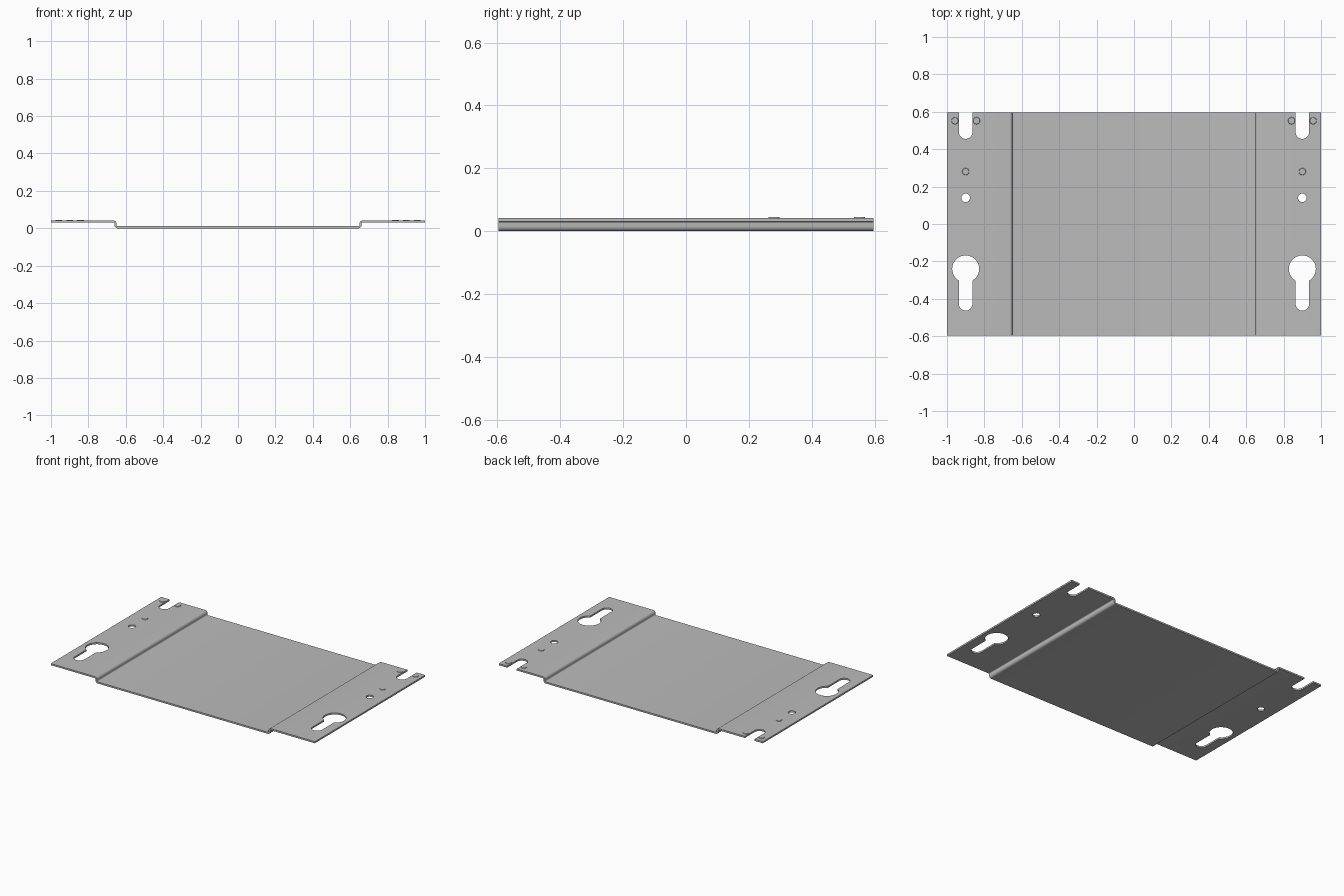
import bpy, bmesh, math

cube = bpy.data.objects.get("Cube")
if cube:
    bpy.data.objects.remove(cube, do_unlink=True)

HALF_DEPTH = 0.597
THICK = 0.011
TOP = 0.0415
BEND_X = 0.655      # middle of the upright step
BEND_R = 0.011      # bend radius on the sheet centreline
HOLE_X = 0.9

steel = bpy.data.materials.new("steel_grey")
steel.use_nodes = True
grey = (0.5, 0.5, 0.5, 1)
steel.diffuse_color = grey
steel.node_tree.nodes["Principled BSDF"].inputs["Base Color"].default_value = grey


def finish(name, bm):
    bmesh.ops.recalc_face_normals(bm, faces=bm.faces)
    mesh = bpy.data.meshes.new(name)
    bm.to_mesh(mesh)
    bm.free()
    mesh.materials.append(steel)
    obj = bpy.data.objects.new(name, mesh)
    bpy.context.collection.objects.link(obj)
    return obj


def prism(name, points, direction):
    """Closed outline pushed along a direction."""
    bm = bmesh.new()
    face = bm.faces.new([bm.verts.new(p) for p in points])
    ext = bmesh.ops.extrude_face_region(bm, geom=[face])
    verts = [g for g in ext["geom"] if isinstance(g, bmesh.types.BMVert)]
    bmesh.ops.translate(bm, verts=verts, vec=direction)
    return finish(name, bm)


def arc(cx, cy, r, start, end, steps):
    return [(cx + r * math.cos(math.radians(start + (end - start) * i / steps)),
             cy + r * math.sin(math.radians(start + (end - start) * i / steps)))
            for i in range(steps + 1)]


def half_side(offset):
    """One surface of the right half of the bent sheet, from centre to edge."""
    low, high = THICK / 2, TOP - THICK / 2
    return ([(0, low + offset)]
            + arc(BEND_X - BEND_R, low + BEND_R, BEND_R - offset, -90, 0, 6)
            + arc(BEND_X + BEND_R, high - BEND_R, BEND_R + offset, 180, 90, 6)
            + [(1, high + offset)])


# Bent sheet profile, mirrored about the middle
upper, lower = half_side(THICK / 2), half_side(-THICK / 2)
right = lower[1:] + upper[:0:-1]
outline = right + [(-x, z) for x, z in reversed(right)]
plate = prism("mounting_plate", [(x, -HALF_DEPTH, z) for x, z in outline],
              (0, 2 * HALF_DEPTH, 0))

# Cut-outs: open slot, round hole and keyhole on each flange
SLOT = 0.036
KEY_R = 0.072
neck = math.degrees(math.asin(SLOT / KEY_R))
shapes = {
    "open_slot": arc(0, 0.491, SLOT, 180, 360, 20) + [(SLOT, 0.7), (-SLOT, 0.7)],
    "round_hole": arc(0, 0.14, 0.023, 0, 345, 23),
    "keyhole": (arc(0, -0.24, KEY_R, -90 + neck, 270 - neck, 40)
                + arc(0, -0.427, SLOT, 180, 360, 20)),
}
cutters = []
for side in (-1, 1):
    for name, shape in shapes.items():
        cutter = prism(name + "_cutter",
                       [(side * HOLE_X + x, y, -0.1) for x, y in shape], (0, 0, 0.3))
        cutter.hide_render = True
        cutters.append(cutter)
        mod = plate.modifiers.new(name, "BOOLEAN")
        mod.operation = "DIFFERENCE"
        mod.solver = "EXACT"
        mod.object = cutter

bpy.context.view_layer.update()
graph = bpy.context.evaluated_depsgraph_get()
plate.data = bpy.data.meshes.new_from_object(plate.evaluated_get(graph))
plate.modifiers.clear()
for cutter in cutters:
    bpy.data.objects.remove(cutter, do_unlink=True)

# Small raised contact bumps beside the slot and behind the round hole
parts = [plate]
for side, label in ((-1, "right"), (1, "left")):
    for spot, dx, y in (("inner", -0.058, 0.552), ("outer", 0.058, 0.552),
                        ("middle", 0, 0.28)):
        bm = bmesh.new()
        bmesh.ops.create_cone(bm, cap_ends=True, segments=24, radius1=0.021,
                              radius2=0.017, depth=0.006)
        bmesh.ops.translate(bm, verts=bm.verts,
                            vec=(side * (HOLE_X + dx), y, TOP))
        parts.append(finish(f"{label}_{spot}_bump", bm))

# Smooth bends and hole walls, crisp sheet edges
bpy.ops.object.select_all(action="DESELECT")
for obj in parts:
    obj.select_set(True)
bpy.context.view_layer.objects.active = plate
bpy.ops.object.shade_smooth_by_angle(angle=math.radians(30))
